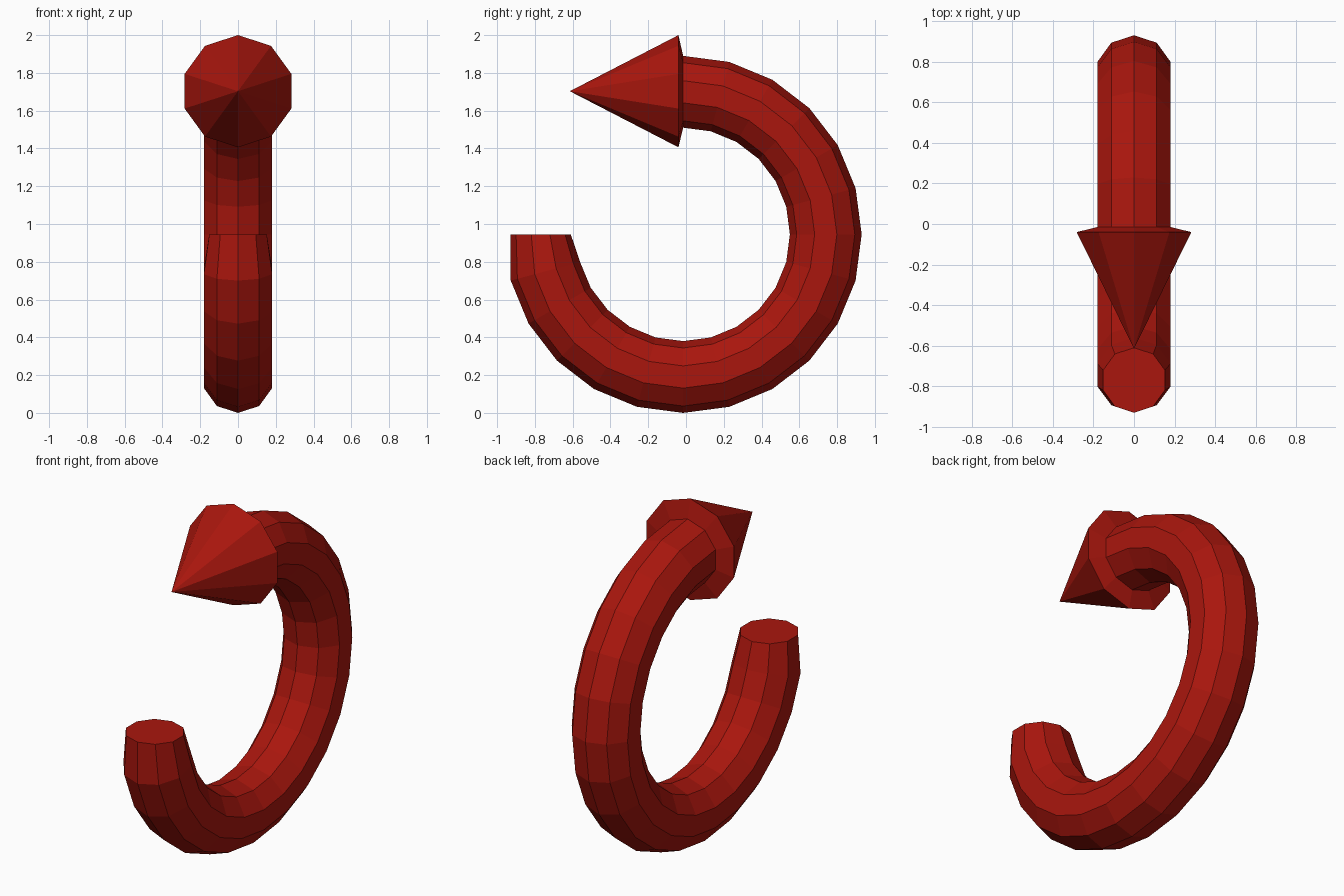
import bpy, bmesh
from math import sin, cos, radians, tau
from mathutils import Vector

if "Cube" in bpy.data.objects:
    bpy.data.objects.remove(bpy.data.objects["Cube"])

SIDES = 10
CENTER = Vector((0, -0.015, 0.945))
R, TUBE = 0.755, 0.19

red = bpy.data.materials.new("red")
red.diffuse_color = (0.40, 0.008, 0.004, 1)
red.use_nodes = True
red.node_tree.nodes["Principled BSDF"].inputs["Base Color"].default_value = red.diffuse_color

bm = bmesh.new()


def add_ring(center, radial, radius):
    """Decagon around center, one corner pointing along radial."""
    return [bm.verts.new(center + radius * (cos(tau * k / SIDES) * radial
                                            + sin(tau * k / SIDES) * Vector((1, 0, 0))))
            for k in range(SIDES)]


# Curved shaft: three quarters of a circle, narrower at the tail end
rings = []
for i in range(19):
    a = radians(180 + 15 * i)
    radial = Vector((0, cos(a), sin(a)))
    rings.append(add_ring(CENTER + R * radial, radial, 0.16 if i == 0 else TUBE))

# Arrow head: flared collar, then a cone to the tip
up = Vector((0, 0, 1))
rings.append(add_ring(Vector((0, -0.04, 1.703)), up, 0.297))
for a, b in zip(rings, rings[1:]):
    for k in range(SIDES):
        n = (k + 1) % SIDES
        bm.faces.new((a[k], a[n], b[n], b[k]))
tip = bm.verts.new((0, -0.615, 1.703))
for k in range(SIDES):
    bm.faces.new((rings[-1][k], rings[-1][(k + 1) % SIDES], tip))

# Flat tail cap
bm.faces.new(rings[0])
bmesh.ops.recalc_face_normals(bm, faces=bm.faces)

mesh = bpy.data.meshes.new("curved_arrow")
bm.to_mesh(mesh)
bm.free()
mesh.materials.append(red)
bpy.context.collection.objects.link(bpy.data.objects.new("curved_arrow", mesh))
